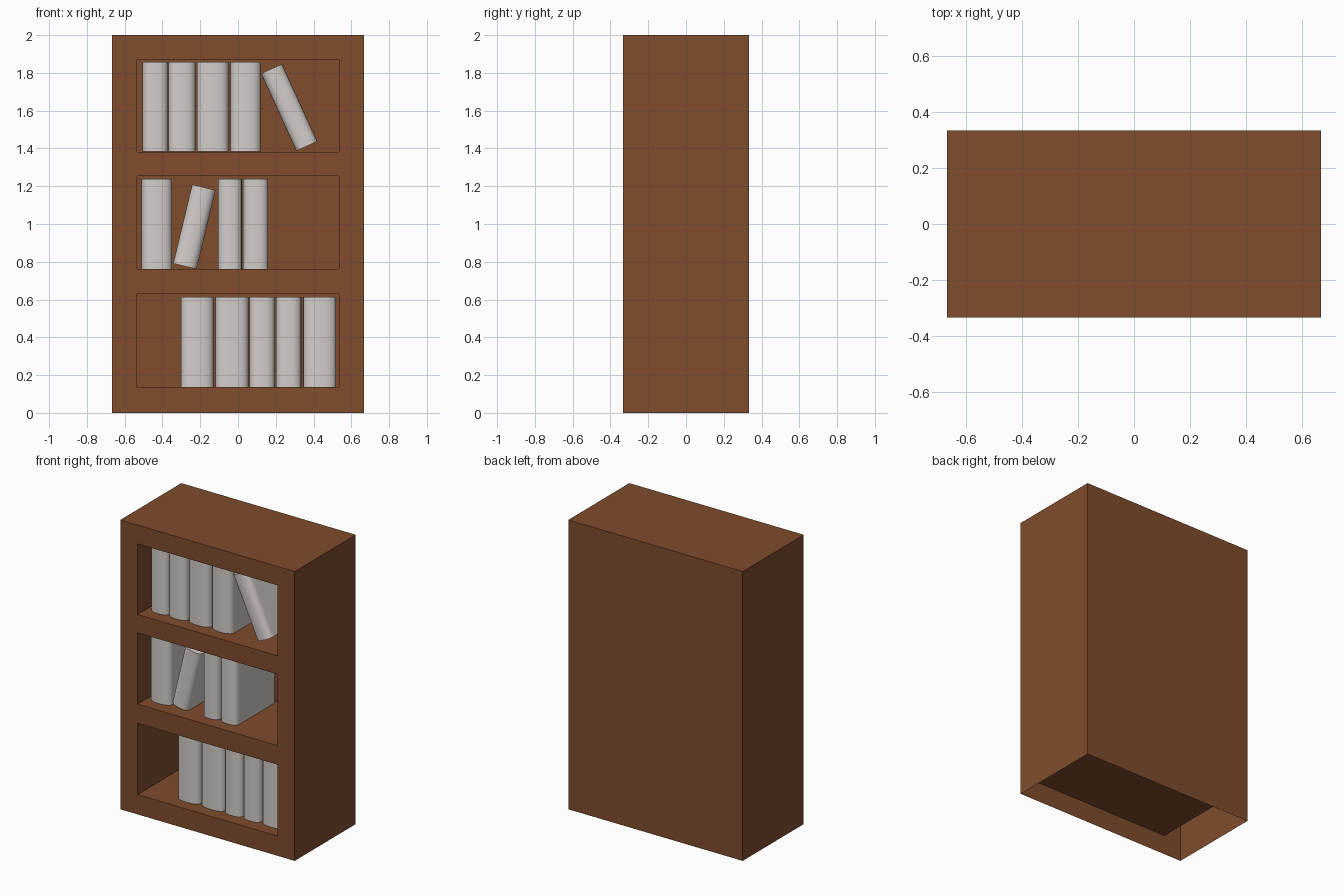
import bpy, bmesh, math
from mathutils import Matrix, Vector

if "Cube" in bpy.data.objects:
    bpy.data.objects.remove(bpy.data.objects["Cube"])

W, D, H = 0.667, 0.333, 2.0            # half width, half depth, height
XL, XR = -0.534, 0.534                 # opening sides
SHELVES = [(0.137, 0.63), (0.762, 1.255), (1.382, 1.87)]
BACK = 0.2                             # back of the shelf pockets


def material(name, rgb):
    m = bpy.data.materials.new(name)
    m.diffuse_color = (*rgb, 1)
    m.use_nodes = True
    m.node_tree.nodes["Principled BSDF"].inputs["Base Color"].default_value = m.diffuse_color
    return m


wood = material("brown wood", (0.215, 0.072, 0.026))
cover = material("warm grey cover", (0.65, 0.61, 0.59))


def finish(bm, name, mat):
    me = bpy.data.meshes.new(name)
    bm.to_mesh(me)
    bm.free()
    me.materials.append(mat)
    ob = bpy.data.objects.new(name, me)
    bpy.context.collection.objects.link(ob)
    return ob


# bookcase: thin shell, open underneath, with three pockets in the front
bm = bmesh.new()


def quad(*pts):
    bm.faces.new([bm.verts.new(p) for p in pts])


def front_panel(x0, x1, z0, z1, y):
    quad((x0, y, z0), (x1, y, z0), (x1, y, z1), (x0, y, z1))


quad((W, D, 0), (-W, D, 0), (-W, D, H), (W, D, H))            # back
quad((-W, D, 0), (-W, -D, 0), (-W, -D, H), (-W, D, H))        # left
quad((W, -D, 0), (W, D, 0), (W, D, H), (W, -D, H))            # right
quad((-W, -D, H), (W, -D, H), (W, D, H), (-W, D, H))          # top
levels = [0] + [z for pair in SHELVES for z in pair] + [H]
for i, (z0, z1) in enumerate(zip(levels, levels[1:])):
    front_panel(-W, XL, z0, z1, -D)
    front_panel(XR, W, z0, z1, -D)
    if i % 2 == 0:
        front_panel(XL, XR, z0, z1, -D)                       # rail
        continue
    front_panel(XL, XR, z0, z1, BACK)                         # pocket
    quad((XL, -D, z0), (XR, -D, z0), (XR, BACK, z0), (XL, BACK, z0))
    quad((XL, BACK, z1), (XR, BACK, z1), (XR, -D, z1), (XL, -D, z1))
    quad((XL, -D, z0), (XL, BACK, z0), (XL, BACK, z1), (XL, -D, z1))
    quad((XR, BACK, z0), (XR, -D, z0), (XR, -D, z1), (XR, BACK, z1))
bmesh.ops.remove_doubles(bm, verts=bm.verts, dist=1e-5)
finish(bm, "bookcase", wood)


# book: block with a rounded spine, centred on x and z
def book(name, cx, cz, width, height, tilt=0):
    bm = bmesh.new()
    h, side, bulge, n = width / 2, -0.205, 0.047, 14
    prof = [(h, 0.17), (-h, 0.17)]
    for i in range(n + 1):
        a = math.pi * (1 - i / n)
        c, s = math.cos(a), math.sin(a)
        prof.append((math.copysign(abs(c) ** 0.8, c) * h, side - bulge * max(s, 0) ** 0.8))
    face = bm.faces.new([bm.verts.new((x, y, -height / 2)) for x, y in prof])
    ext = bmesh.ops.extrude_face_region(bm, geom=[face])
    top = [v for v in ext["geom"] if isinstance(v, bmesh.types.BMVert)]
    bmesh.ops.translate(bm, verts=top, vec=(0, 0, height))
    bmesh.ops.recalc_face_normals(bm, faces=bm.faces)
    bm.transform(Matrix.Translation(Vector((cx, 0, cz))) @ Matrix.Rotation(math.radians(tilt), 4, 'Y'))
    ob = finish(bm, name, cover)
    bpy.ops.object.select_all(action='DESELECT')
    ob.select_set(True)
    bpy.context.view_layer.objects.active = ob
    bpy.ops.object.shade_smooth_by_angle(angle=math.radians(40))


# upright books per shelf, from the bottom: left and right edges
ROWS = [
    [(-.303, -.13), (-.12, .055), (.06, .195), (.2, .335), (.345, .52)],
    [(-.51, -.35), (-.105, .02), (.027, .16)],
    [(-.505, -.37), (-.368, -.225), (-.218, -.05), (-.04, .12)],
]
BH = 0.475
for r, row in enumerate(ROWS):
    for k, (a, b) in enumerate(row):
        book(f"book_{r + 1}_{k + 1}", (a + b) / 2, SHELVES[r][0] + BH / 2 + 0.001, b - a, BH)

# leaning books
book("leaning_book_middle", -0.231, 0.985, 0.128, 0.43, 13.5)
book("leaning_book_top", 0.271, 1.617, 0.122, 0.45, -24.5)
